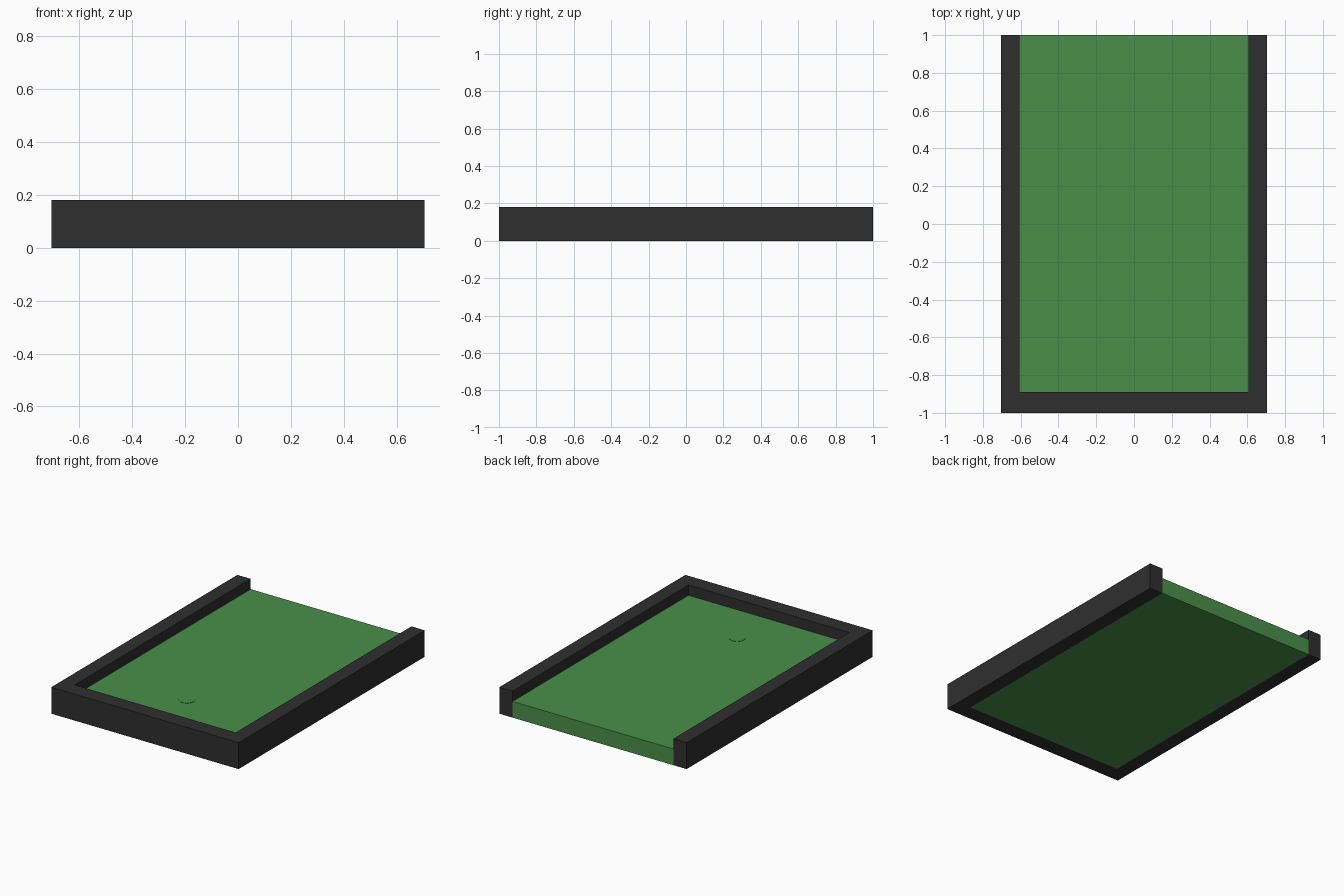
import bpy
import bmesh
from mathutils import Matrix

if "Cube" in bpy.data.objects:
    bpy.data.objects.remove(bpy.data.objects["Cube"])


def material(name, rgb):
    m = bpy.data.materials.new(name)
    m.diffuse_color = (*rgb, 1)
    m.use_nodes = True
    m.node_tree.nodes["Principled BSDF"].inputs["Base Color"].default_value = m.diffuse_color
    return m


def add_object(name, bm, mat):
    mesh = bpy.data.meshes.new(name)
    bm.to_mesh(mesh)
    bm.free()
    mesh.materials.append(mat)
    ob = bpy.data.objects.new(name, mesh)
    bpy.context.collection.objects.link(ob)
    return ob


def box(name, x, y, z, mat):
    bm = bmesh.new()
    size = [b - a for a, b in (x, y, z)]
    mid = [(a + b) / 2 for a, b in (x, y, z)]
    bmesh.ops.create_cube(bm, size=1, matrix=Matrix.Translation(mid) @ Matrix.Diagonal((*size, 1)))
    return add_object(name, bm, mat)


black = material("dark_rail", (0.028, 0.028, 0.028))
green = material("green_felt", (0.067, 0.275, 0.067))

HALF, INNER, RAIL_H, BED_H, FRONT = 0.705, 0.605, 0.18, 0.11, -0.89

# Playing surface, open at the back
box("bed", (-INNER, INNER), (FRONT, 1), (0, BED_H), green)

# Rails on the front and both sides
box("front_rail", (-HALF, HALF), (-1, FRONT), (0, RAIL_H), black)
for name, s in (("left_rail", -1), ("right_rail", 1)):
    box(name, sorted((s * INNER, s * HALF)), (FRONT, 1), (0, RAIL_H), black)

# Thin round spot marked on the bed
bm = bmesh.new()
bmesh.ops.create_cone(bm, cap_ends=True, segments=32, radius1=0.05, radius2=0.05, depth=0.002,
                      matrix=Matrix.Translation((0, -0.55, BED_H + 0.001)))
add_object("spot", bm, green)
